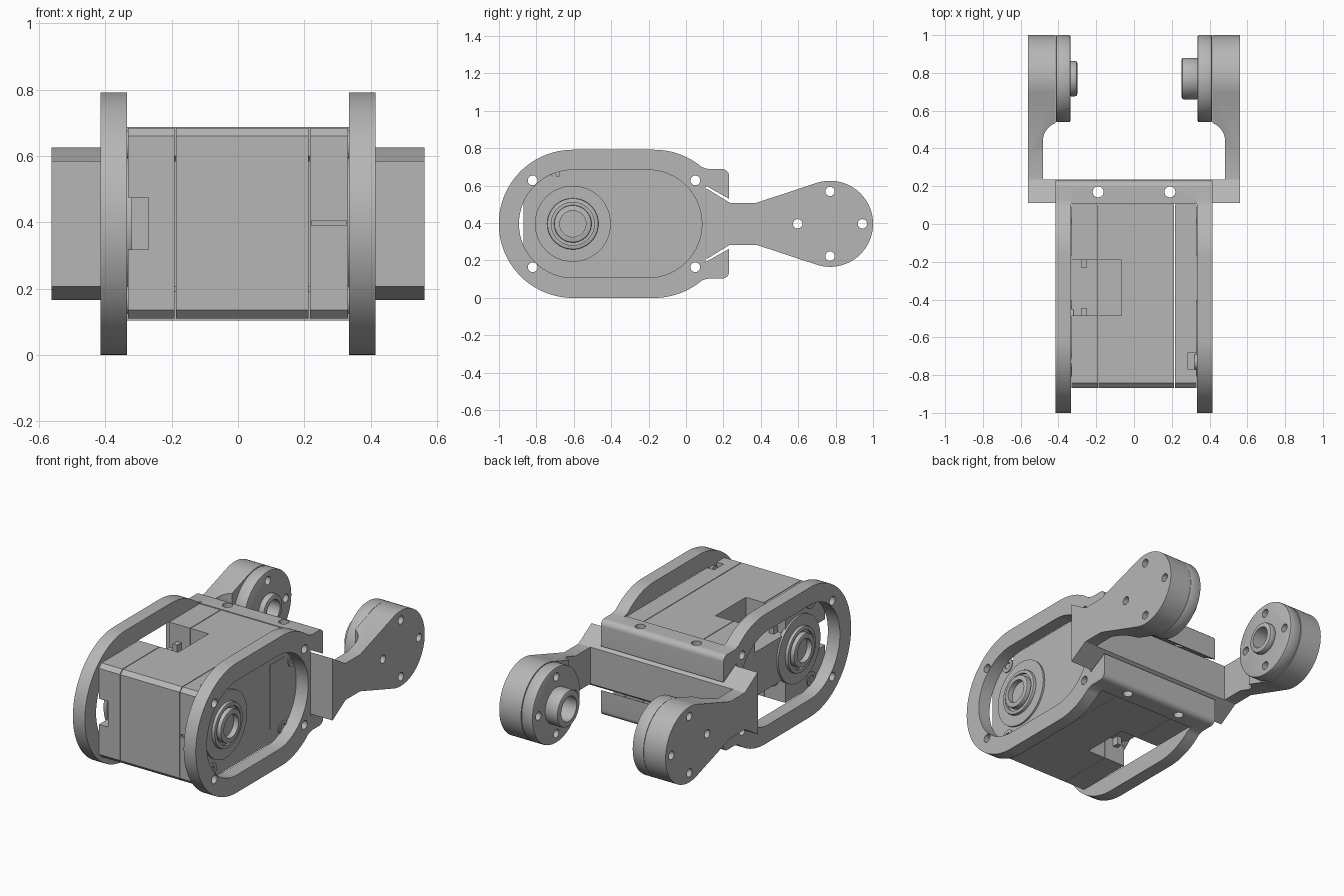
import bpy, bmesh, math

if "Cube" in bpy.data.objects:
    bpy.data.objects.remove(bpy.data.objects["Cube"])

ZC = 0.396                      # height of the main axis
grey = bpy.data.materials.new("satin grey")
grey.diffuse_color = (0.47, 0.47, 0.47, 1)
grey.use_nodes = True
grey.node_tree.nodes["Principled BSDF"].inputs["Base Color"].default_value = grey.diffuse_color
parts, cutters = [], []


def arc(cx, cy, r, a0, a1, n=24):
    return [(cx + r * math.cos(math.radians(a0 + (a1 - a0) * i / n)),
             cy + r * math.sin(math.radians(a0 + (a1 - a0) * i / n))) for i in range(n + 1)]


def flip(pts):
    return [(y, 2 * ZC - z) for y, z in reversed(pts)]


def prism(name, pts, a0, a1, axis='x', cutter=False, bevel=0):
    """Extrude a profile along x (points are y,z) or along z (points are x,y)."""
    bm = bmesh.new()
    place = (lambda p, a: (a, p[0], p[1])) if axis == 'x' else (lambda p, a: (p[0], p[1], a))
    low = [bm.verts.new(place(p, a0)) for p in pts]
    top = [bm.verts.new(place(p, a1)) for p in pts]
    bm.faces.new(low)
    bm.faces.new(top)
    for i in range(len(pts)):
        j = (i + 1) % len(pts)
        bm.faces.new((low[i], low[j], top[j], top[i]))
    bmesh.ops.recalc_face_normals(bm, faces=bm.faces)
    me = bpy.data.meshes.new(name)
    bm.to_mesh(me)
    bm.free()
    me.materials.append(grey)
    ob = bpy.data.objects.new(name, me)
    bpy.context.collection.objects.link(ob)
    if bevel:
        m = ob.modifiers.new("bevel", 'BEVEL')
        m.width, m.segments, m.limit_method = bevel, 2, 'ANGLE'
    ob.hide_render = cutter
    (cutters if cutter else parts).append(ob)
    return ob


def cyl(name, u, v, r, a0, a1, axis='x', cutter=False, bevel=0, n=48):
    return prism(name, arc(u, v, r, 0, 360, n)[:-1], a0, a1, axis, cutter, bevel)


def box_cut(x0, x1, y0, y1, z0, z1):
    return prism("cutter", [(y0, z0), (y1, z0), (y1, z1), (y0, z1)], x0, x1, cutter=True)


def cut(ob, tools):
    for t in tools:
        m = ob.modifiers.new("cut", 'BOOLEAN')
        m.operation, m.solver, m.object = 'DIFFERENCE', 'EXACT', t


# Through-hole cutters shared by several parts
frame_holes = [cyl("cutter", y, ZC + dz, 0.026, -1, 1, cutter=True, n=24)
               for y in (-0.82, 0.05) for dz in (-0.232, 0.232)]
hub_holes = [cyl("cutter", 0.77 + dy, ZC + dz, 0.025, -1, 1, cutter=True, n=24)
             for dy, dz in ((0.173, 0), (-0.173, 0), (0, 0.173), (0, -0.173))]
bridge_holes = [cyl("cutter", x, 0.17, 0.029, -1, 2, 'z', cutter=True, n=24) for x in (-0.19, 0.19)]

# Side frame plates with a long rounded opening
lip = arc(0.195, 0.653, 0.035, 90, 0, 8) + [(0.23, 0.53), (0.105, 0.60)]
upper = (arc(-0.605, ZC, ZC, 180, 90, 32) + arc(-0.17, ZC, ZC, 90, 50, 20)
         + [(0.106, 0.692), (0.125, 0.688)] + lip)
outline = upper + flip(upper)[:-1]
opening = arc(-0.605, ZC, 0.288, 90, 270, 32) + arc(-0.203, ZC, 0.288, -90, 90, 32)
for s, side in ((1, "right"), (-1, "left")):
    plate = prism(side + "_frame_plate", outline, s * 0.334, s * 0.415)
    cut(plate, [prism("cutter", opening, s * 0.2, s * 0.6, cutter=True)] + frame_holes)

# Rounded clamp bars joining the two plates
bar = [(0.105, 0.688)] + lip
cut(prism("upper_clamp_bar", bar, -0.334, 0.334), bridge_holes)
cut(prism("lower_clamp_bar", flip(bar), -0.334, 0.334), bridge_holes)

# Motor body in three slices with fine seams
body = [(-0.868, 0.135), (-0.843, 0.11), (0.104, 0.11), (0.104, 0.684), (-0.843, 0.684), (-0.868, 0.66)]
pockets = [box_cut(-0.4, -0.065, -0.485, -0.19, 0.53, 0.8),
           box_cut(-0.4, -0.065, -0.485, -0.19, 0, 0.26)]
port = box_cut(-0.4, -0.27, -0.95, -0.74, 0.318, 0.475)
notches = [box_cut(0.285, 0.4, -0.77, -0.68, 0.65, 0.8),
           box_cut(0.222, 0.325, -0.95, -0.855, 0.39, 0.405)]
cut(prism("motor_left_case", body, -0.332, -0.191), pockets + [port] + frame_holes)
cut(prism("motor_middle_case", body, -0.187, 0.213), pockets + frame_holes)
cut(prism("motor_right_case", body, 0.217, 0.332), notches + frame_holes)

# Connector pins in the pockets
for z0, z1 in ((0.52, 0.58), (0.21, 0.27)):
    for y in (-0.465, -0.21):
        prism("connector_pin", [(y - 0.02, z0), (y + 0.02, z0), (y + 0.02, z1), (y - 0.02, z1)],
              -0.28, -0.25)

# Motor output discs, shafts, case screws and cover panels on both sides
for s, side in ((1, "right"), (-1, "left")):
    cyl(side + "_output_disc", -0.605, ZC, 0.203, s * 0.32, s * 0.343, n=64)
    ring = cyl(side + "_output_ring", -0.605, ZC, 0.137, s * 0.33, s * 0.362, bevel=0.006, n=64)
    cut(ring, [cyl("cutter", -0.605, ZC, 0.115, s * 0.346, s * 0.5, cutter=True)])
    shaft = cyl(side + "_output_shaft", -0.605, ZC, 0.10, s * 0.33, s * 0.378, bevel=0.006)
    cut(shaft, [cyl("cutter", -0.605, ZC, 0.07, s * 0.345, s * 0.5, cutter=True)])
    prism(side + "_cover_panel", [(-0.17, 0.2), (-0.02, 0.2), (-0.02, 0.59), (-0.17, 0.59)],
          s * 0.33, s * 0.335)
    for y, z in ((-0.73, 0.635), (-0.73, 0.165), (-0.045, 0.165), (0.045, 0.545)):
        screw = cyl(side + "_case_screw", y, z, 0.042, s * 0.32, s * 0.338, n=24)
        cut(screw, [cyl("cutter", y, z, 0.024, s * 0.326, s * 0.4, cutter=True, n=6)] + frame_holes)

# Dovetail cross plate carrying the arms
half = [(0.11, 0.585), (0.235, 0.508)]
cut(prism("cross_plate", half + flip(half), -0.562, 0.562), bridge_holes)

# Fork arms with round hubs and bearing bosses
arm_top = [(0.235, 0.508), (0.375, 0.508)] + arc(0.77, ZC, 0.23, 110, 0, 36)
arm_outline = arm_top + flip(arm_top)[1:]
for s, side, boss_x, boss_r in ((1, "right", 0.252, 0.11), (-1, "left", 0.30, 0.094)):
    arm = prism(side + "_arm", arm_outline, s * 0.415, s * 0.562)
    relief = [(0.3, 0.2), (0.482, 0.2)] + arc(0.382, 0.44, 0.1, 0, 90, 14) + [(0.3, 0.54)]
    cut(arm, [prism("cutter", [(s * x, y) for x, y in relief], -0.5, 1.5, 'z', True)] + hub_holes)
    disc = cyl(side + "_hub_disc", 0.77, ZC, 0.23, s * 0.337, s * 0.413, bevel=0.006, n=72)
    boss = cyl(side + "_hub_boss", 0.77, ZC, boss_r, s * boss_x, s * 0.345, bevel=0.012)
    bore = cyl("cutter", 0.77, ZC, boss_r * 0.68, s * 0.2, s * 0.39, cutter=True)
    cut(disc, hub_holes + [bore])
    cut(boss, [bore])

# Apply the modifiers, remove the cutters, smooth the round surfaces
deps = bpy.context.evaluated_depsgraph_get()
done = [(ob, bpy.data.meshes.new_from_object(ob.evaluated_get(deps))) for ob in parts]
for ob, me in done:
    ob.modifiers.clear()
    ob.data = me
for ob in cutters:
    bpy.data.objects.remove(ob)
for ob in parts:
    ob.select_set(True)
bpy.context.view_layer.objects.active = parts[0]
bpy.ops.object.shade_smooth_by_angle(angle=math.radians(30))
